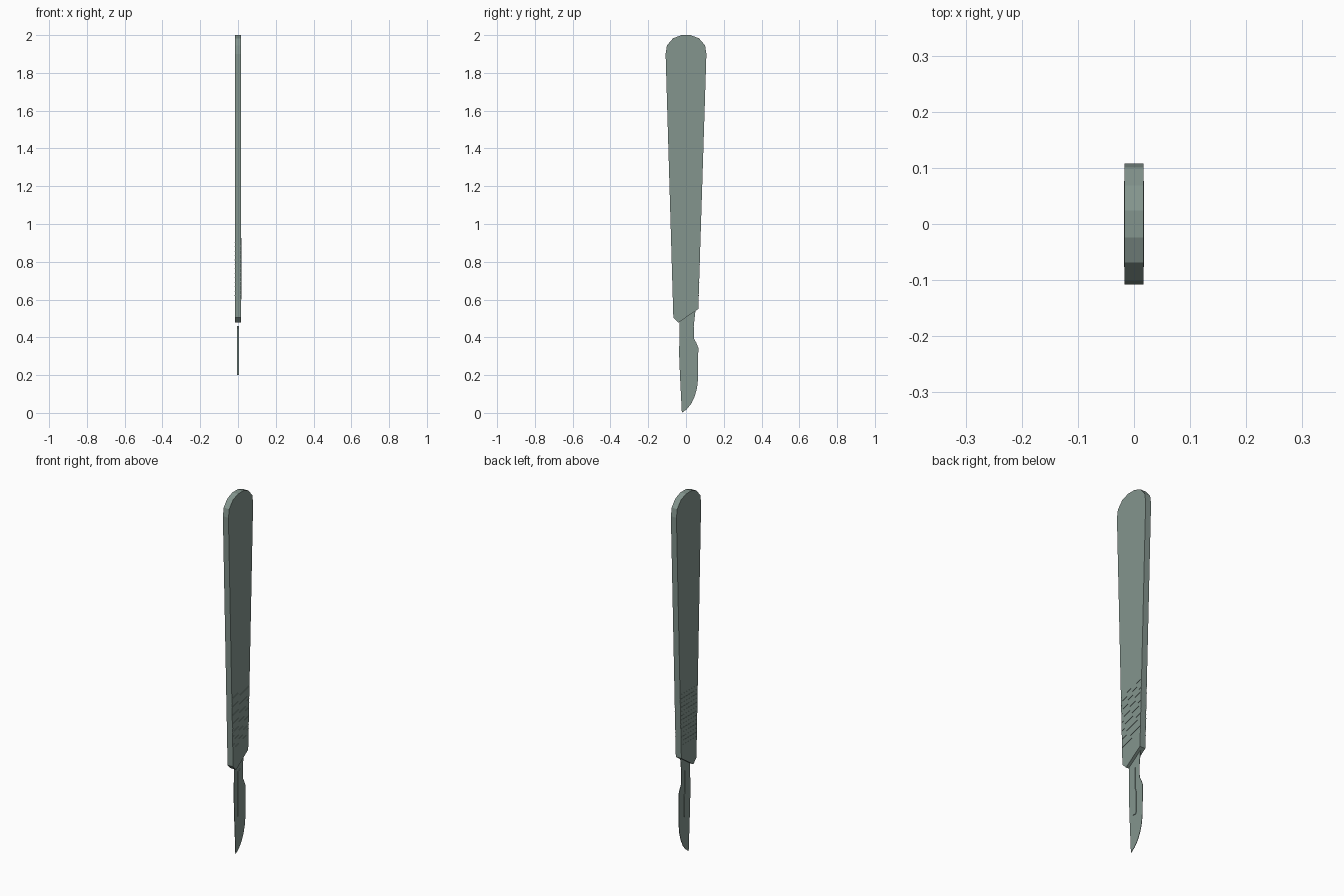
import bpy, bmesh

if "Cube" in bpy.data.objects:
    bpy.data.objects.remove(bpy.data.objects["Cube"])

steel = bpy.data.materials.new("grey green steel")
steel.diffuse_color = (0.23, 0.30, 0.27, 1)
steel.use_nodes = True
steel.node_tree.nodes["Principled BSDF"].inputs["Base Color"].default_value = steel.diffuse_color


def slab(name, outlines, half, x=0.0):
    """Extrude closed (y, z) outlines along x into one object."""
    bm = bmesh.new()
    for pts in outlines:
        lo = [bm.verts.new((x - half, y, z)) for y, z in pts]
        hi = [bm.verts.new((x + half, y, z)) for y, z in pts]
        bm.faces.new(lo)
        bm.faces.new(hi[::-1])
        n = len(pts)
        for i in range(n):
            j = (i + 1) % n
            bm.faces.new((lo[j], lo[i], hi[i], hi[j]))
    bmesh.ops.recalc_face_normals(bm, faces=bm.faces)
    mesh = bpy.data.meshes.new(name)
    bm.to_mesh(mesh)
    bm.free()
    mesh.materials.append(steel)
    obj = bpy.data.objects.new(name, mesh)
    bpy.context.collection.objects.link(obj)
    return obj


# Handle: tapered flat bar with a faceted round top and a slanted foot
crown = [(0.108, 1.90), (0.101, 1.945), (0.069, 1.983), (0.024, 2.0)]
handle = crown + [(-y, z) for y, z in reversed(crown)]
handle += [(-0.067, 0.505), (-0.04, 0.478), (0.065, 0.55)]
slab("handle", [handle], 0.017)

# Grip: fine ridges on both flat sides, slanted on one of them
for side, rise, name in ((1, 0.02, "right_grip"), (-1, 0.0, "left_grip")):
    ridges = []
    for i in range(13):
        z = 0.62 + i * 0.0235
        w = 0.066 + (z - 0.55) * 0.03
        ridges.append([(-w, z - rise), (w, z + rise),
                       (w, z + rise + 0.003), (-w, z - rise + 0.003)])
    slab(name, ridges, 0.0008, side * 0.0172)

# Blade: thin plate with a straight back and a curved belly
blade = [(-0.035, 0.50), (-0.036, 0.30), (-0.032, 0.20), (-0.022, 0.0),
         (0.005, 0.02), (0.029, 0.05), (0.047, 0.09), (0.058, 0.13),
         (0.064, 0.18), (0.065, 0.345), (0.055, 0.37), (0.042, 0.395),
         (0.041, 0.46), (0.052, 0.56)]
slab("blade", [blade], 0.0012)

# Tang: raised rail filling the blade slot, with a small top lip
slab("tang", [[(-0.004, 0.20), (0.016, 0.20), (0.021, 0.215), (0.021, 0.32),
               (0.014, 0.34), (0.014, 0.46), (-0.004, 0.45)]], 0.004)
